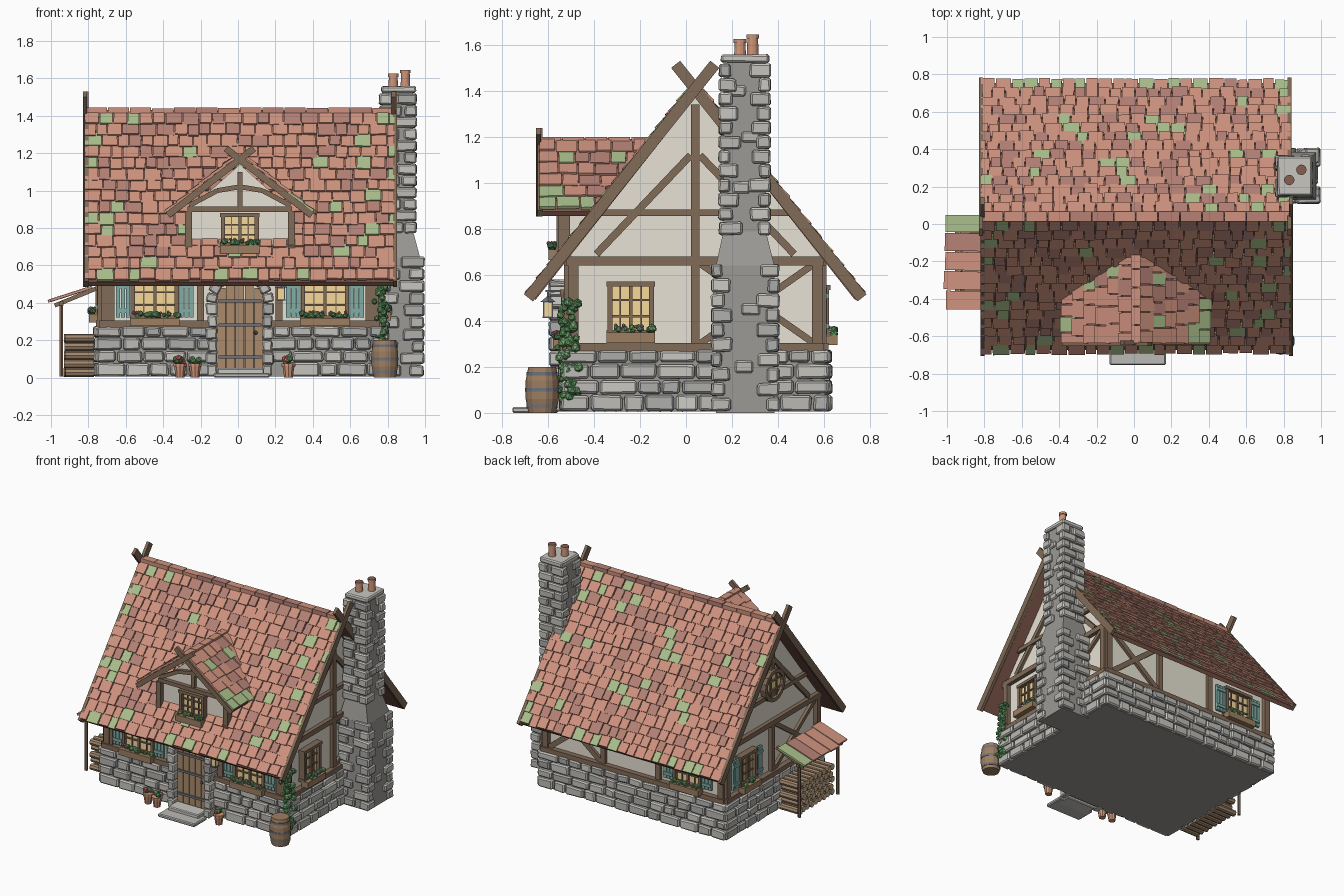
import bpy, bmesh, math, random
from mathutils import Matrix as Mx, Vector as V

if "Cube" in bpy.data.objects:
    bpy.data.objects.remove(bpy.data.objects["Cube"])
random.seed(4)
R = random.uniform
COL = dict(plaster=(.80, .76, .66), timber=(.22, .145, .095), tile=(.62, .29, .21), tile_dark=(.46, .22, .18),
           moss=(.40, .52, .26), deck=(.24, .11, .08), stone=(.50, .49, .46), stone_b=(.58, .57, .53),
           stone_c=(.42, .42, .41), mortar=(.33, .32, .30), glass=(.93, .70, .33), teal=(.22, .42, .38),
           door=(.40, .26, .15), iron=(.16, .17, .20), leaf=(.16, .38, .15), leaf_b=(.10, .28, .11),
           red=(.75, .15, .15), violet=(.45, .25, .55), clay=(.62, .30, .19), box=(.34, .21, .12),
           log=(.36, .24, .15), cut=(.62, .46, .29))
MATS = {}
for k, c in COL.items():
    MATS[k] = bpy.data.materials.new(k)
    MATS[k].diffuse_color = (*c, 1)
STONES = ['stone', 'stone', 'stone_b', 'stone_c']


def T(x, y, z=0): return Mx.Translation((x, y, z))
def Rot(a, ax): return Mx.Rotation(a, 4, ax)


class Part:
    """One named object collecting primitives; M is the local frame (outward = -y)."""
    def __init__(s, name, M=None):
        s.name, s.bm, s.M, s.mats = name, bmesh.new(), M or Mx(), []

    def paint(s, faces, m):
        if m not in s.mats: s.mats.append(m)
        for f in faces: f.material_index = s.mats.index(m)

    def paintv(s, verts, m):
        s.paint({f for v in verts for f in v.link_faces}, m)

    def box(s, c, size, m, rot=None, jit=0):
        vs = bmesh.ops.create_cube(s.bm, size=1, matrix=s.M @ T(*c) @ (rot or Mx()) @ Mx.Diagonal((*size, 1)))['verts']
        for v in vs: v.co += V((R(-jit, jit), R(-jit, jit), R(-jit, jit)))
        s.paintv(vs, m)

    def beam(s, a, b, w=.038, y=-.01, d=.03, m='timber'):
        dx, dz = b[0] - a[0], b[1] - a[1]
        s.box(((a[0] + b[0]) / 2, y, (a[1] + b[1]) / 2), (math.hypot(dx, dz), d, w), m, Rot(-math.atan2(dz, dx), 'Y'))

    def cyl(s, a, b, r1, r2, m, seg=10, cap=None):
        a, b = V(a), V(b)
        Q = (b - a).to_track_quat('Z', 'Y').to_matrix().to_4x4()
        vs = bmesh.ops.create_cone(s.bm, cap_ends=True, segments=seg, radius1=r1, radius2=r2, depth=(b - a).length,
                                   matrix=s.M @ Mx.Translation((a + b) / 2) @ Q)['verts']
        s.paintv(vs, m)
        if cap: s.paint({f for v in vs for f in v.link_faces if len(f.verts) == seg}, cap)

    def ball(s, c, r, m):
        s.paintv(bmesh.ops.create_icosphere(s.bm, subdivisions=1, radius=r, matrix=s.M @ T(*c) @ Rot(R(0, 3), 'Z'))['verts'], m)

    def prism(s, pts, y0, y1, m):
        a, b = ([s.bm.verts.new(s.M @ V((x, y, z))) for x, z in pts] for y in (y0, y1))
        n = len(pts)
        s.paint([s.bm.faces.new(a), s.bm.faces.new(b[::-1])] +
                [s.bm.faces.new((a[i], b[i], b[(i + 1) % n], a[(i + 1) % n])) for i in range(n)], m)

    def done(s, bevel=0):
        bmesh.ops.recalc_face_normals(s.bm, faces=s.bm.faces)
        me = bpy.data.meshes.new(s.name)
        s.bm.to_mesh(me)
        for m in s.mats: me.materials.append(MATS[m])
        o = bpy.data.objects.new(s.name, me)
        bpy.context.collection.objects.link(o)
        if bevel:
            b = o.modifiers.new('bevel', 'BEVEL')
            b.width, b.segments = bevel, 1


# wall frames
C = T(.01, .04)
FR, BK = C @ T(0, -.54), C @ Rot(math.pi, 'Z') @ T(0, -.54)
RT, LF = C @ Rot(math.pi / 2, 'Z') @ T(0, -.73), C @ Rot(-math.pi / 2, 'Z') @ T(0, -.73)
DM = T(.01, -.52)
SIDE = C @ Rot(math.pi / 2, 'Z')

# plaster walls
p = Part('plaster_walls', SIDE)
p.prism([(-.54, .26), (.54, .26), (.54, .69), (0, 1.38), (-.54, .69)], -.73, .73, 'plaster')
p.done()

# stone base
p = Part('base_core', C)
p.box((0, 0, .14), (1.51, 1.13, .27), 'mortar')
p.done()
p = Part('base_stones')
for M, hw in ((FR, .77), (BK, .77), (RT, .585), (LF, .585)):
    p.M, z = M, .005
    for h in (.075, .065, .07, .06):
        x = -hw
        while x < hw - .01:
            w = R(.08, .17)
            if hw - x - w < .06: w = hw - x
            if M is not FR or x + w < -.13 or x > .13:
                p.box((x + w / 2, -.022 - R(0, .008), z + h / 2), (w - .008, .05, h - .007), random.choice(STONES), jit=.004)
            x += w
        z += h
p.done(.009)

# timber frame
p = Part('timber_frame')
for M, hw in ((FR, .72), (BK, .72), (RT, .53), (LF, .53)):
    p.M = M
    p.beam((-hw - .03, .285), (hw + .03, .285), y=-.015, d=.05)
    p.beam((-hw - .03, .66), (hw + .03, .66), d=.04)
    for s in (-1, 1): p.beam((s * hw, .28), (s * hw, .67), .045, d=.04)
p.M = FR
for u in (-.69, -.21, .21, .69): p.beam((u, .3), (u, .66))
p.M = BK
for u in (-.25, .2): p.beam((u, .3), (u, .66))
p.beam((-.7, .3), (-.26, .65), d=.022)
p.beam((-.7, .65), (-.26, .3), d=.02)
for M in (RT, LF):
    p.M = M
    p.beam((0, .28), (0, .66))
    p.beam((0, .66 if M is RT else 1.05), (0, 1.34))
    p.beam((-.42, .87), (.42, .87), .03)
    p.beam((.02, .3), (.52, .65), .03, d=.022)
    p.beam((.02, .65), (.52, .3), .03, d=.02)
    for s in (-1, 1): p.beam((s * .02, 1.12), (s * .43, .69), .032, d=.024)
p.done()

# roof decks
p = Part('roof_deck', SIDE)
p.prism([(-.715, .51), (0, 1.42), (.715, .51), (.695, .49), (0, 1.37), (-.695, .49)], -.82, .82, 'deck')
p.done()
p = Part('dormer_deck', DM)
p.prism([(-.385, .875), (0, 1.18), (.385, .875), (.37, .855), (0, 1.15), (-.37, .855)], -.11, .4, 'deck')
p.done()


def tiles(p, M, rows, pitch, rng, w, z=.006):
    p.M = M
    for r in range(rows):
        x, x1 = rng(r * pitch)
        x0, xe = x, x1
        while x < x1 - .01:
            tw = w * R(.75, 1.3)
            if x1 - x - tw < w * .4: tw = x1 - x
            edge = min(x - x0, xe - x) < .1 or r == 0
            k = R(0, 1)
            m = 'moss' if k < (.24 if edge else .07) else 'tile_dark' if k < .33 else 'tile'
            p.box((x + tw / 2, (r + .6) * pitch + R(-.008, .006), z + R(0, .007)), (tw - .006, pitch * 1.22, .014), m,
                  Rot(R(-.03, .03), 'Z') @ Rot(-.09, 'X'))
            x += tw


# main roof tiles
a = math.atan2(.91, .72)
p = Part('roof_tiles')
for rz in (0, math.pi):
    tiles(p, C @ Rot(rz, 'Z') @ T(0, -.72, .515) @ Rot(a, 'X'), 15, 1.16 / 15.3, lambda y: (-.83, .83), .075)
p.M = C
for i in range(14): p.box((-.767 + i * .118, 0, 1.424 + R(0, .005)), (.114, .055, .03), random.choice(['tile', 'tile_dark']))
p.done()
# dormer roof tiles, running back into the main roof
b = math.atan2(.305, .385)
p = Part('dormer_tiles')
for s in (1, -1):
    def rng(y):
        e = -.33 + (.1 + y * math.sin(b)) / 1.264
        return (-.64, e) if s > 0 else (-e, .64)
    tiles(p, T(.01, 0) @ Rot(s * math.pi / 2, 'Z') @ T(0, -.39, .88) @ Rot(b, 'X'), 6, .49 / 6.2, rng, .085)
for i in range(5): p.M = T(.01, 0); p.box((0, -.59 + i * .1, 1.187), (.05, .095, .025), 'tile')
p.done()

# barge boards crossing at the ridge
p = Part('barge_boards')
for M in (RT, LF):
    p.M = M
    for s in (-1, 1): p.beam((s * .725, .50), (-s * .085, 1.515), .05, -.095 + s * .004, .022)
p.M = DM
for s in (-1, 1): p.beam((s * .385, .868), (-s * .075, 1.225), .036, -.118 + s * .004, .022)
p.done()

# dormer
p = Part('dormer_walls', DM)
p.prism([(-.27, .62), (.27, .62), (.27, .9), (0, 1.14), (-.27, .9)], 0, .4, 'plaster')
p.done()
p = Part('dormer_timbers', DM)
for s in (-1, 1):
    p.beam((s * .275, .69), (s * .275, .89), d=.05)
    p.beam((s * .27, .92), (s * .12, 1.0), .026)
    p.beam((s * .12, 1.0), (0, 1.02), .026)
p.beam((-.28, .9), (.28, .9), .028, d=.04)
p.beam((0, .9), (0, 1.1), .026)
p.done()


def planter(p, u, z, w, y=-.05):
    p.box((u, y, z + .022), (w, .055, .045), 'box')
    for i in range(int(w * 75)):
        p.ball((u + R(-.48, .48) * w, y + R(-.02, .02), z + .05 + R(0, .018)), R(.012, .019), random.choice(['leaf', 'leaf_b']))
    for i in range(int(w * 28)):
        p.ball((u + R(-.45, .45) * w, y + R(-.03, .01), z + .068 + R(0, .008)), .009, random.choice(['red', 'violet']))


def window(name, M, u, z, w, h, shut=0):
    p = Part(name, M)
    zc = z + h / 2
    p.box((u, -.006, zc), (w, .02, h), 'glass')
    for s in (-1, 1):
        p.box((u + s * w / 2, -.02, zc), (.022, .045, h + .02), 'timber')
        p.box((u, -.022, zc + s * h / 2), (w + .03, .05, .022), 'timber')
        p.box((u + s * w / 4, -.016, zc), (.007, .015, h), 'timber')
    p.box((u, -.02, zc), (.016, .025, h), 'timber')
    for k in (-1, 1): p.box((u, -.017, zc + k * h / 6), (w, .018, .009), 'timber')
    if shut:
        for s in (-1, 1):
            uc = u + s * (w / 2 + .012 + shut / 2)
            for i in (-1, 0, 1): p.box((uc + i * shut / 3, -.025, zc), (shut / 3 - .004, .016, h), 'teal')
            for k in (-1, 1): p.box((uc, -.036, zc + k * h * .32), (shut - .006, .01, .022), 'teal')
    planter(p, u, z - .045, w + .03)
    p.done()


window('front_window_left', FR, -.455, .32, .235, .205, .08)
window('front_window_right', FR, .455, .32, .235, .205, .08)
window('back_window', BK, .45, .34, .21, .205, .08)
window('right_window', RT, -.28, .35, .18, .21)
window('left_window', LF, -.31, .34, .17, .21, .075)
window('dormer_window', DM, 0, .71, .18, .16)

# round attic window on the left gable
p = Part('attic_window', LF)
p.cyl((0, 0, .94), (0, -.02, .94), .1, .1, 'glass', 16)
for i in range(16):
    t = [(.105 * math.cos(q), .94 + .105 * math.sin(q)) for q in (i * math.pi / 8, (i + 1.1) * math.pi / 8)]
    p.beam(t[0], t[1], .026, -.02, .045)
for k in (-.035, .035):
    p.beam((k, .84), (k, 1.04), .012, -.022, .02)
    p.beam((-.1, .94 + k), (.1, .94 + k), .012, -.022, .02)
p.done()

# door with arched stone surround
p = Part('door', FR)
for i in range(-2, 3):
    p.box((i * .05, -.035, .015 + (.385 + math.sqrt(.0156 - (abs(i) * .048) ** 2)) / 2), (.046, .03, .385 + math.sqrt(.0156 - (abs(i) * .048) ** 2)), 'door')
p.box((0, -.025, .21), (.25, .03, .4), 'timber')
for z in (.11, .28, .41): p.box((0, -.054, z), (.23, .01, .016), 'iron')
p.ball((.085, -.06, .24), .012, 'iron')
p.done()
p = Part('door_surround', FR)
for s in (-1, 1):
    for i in range(6):
        w = .06 if i % 2 else .05
        p.box((s * (.122 + w / 2), -.045, .037 + i * .066), (w, .1, .061), random.choice(STONES), jit=.003)
for i in range(9):
    q = math.pi * (i + .5) / 9
    p.box((.152 * math.cos(q), -.045, .4 + .152 * math.sin(q)), (.055, .1, .05), random.choice(STONES), Rot(-q, 'Y'), .003)
p.done(.007)
p = Part('door_steps')
p.box((.02, -.68, .0125), (.30, .15, .025), 'stone')
p.box((.015, -.61, .025), (.25, .11, .05), 'stone_b')
p.done(.006)

# chimney
p = Part('chimney_core')
p.box((.857, .257, .32), (.235, .255, .64), 'mortar')
p.box((.852, .255, 1.13), (.165, .185, .8), 'mortar')
vs = [p.bm.verts.new(q) for q in [(x, y, .64) for x in (.74, .974) for y in (.13, .384)] + [(x, y, .79) for x in (.77, .934) for y in (.163, .347)]]
bmesh.ops.convex_hull(p.bm, input=vs)
p.paintv(vs, 'mortar')
p.done()
p = Part('chimney_stones')
for x0, x1, y0, y1, z0, z1, n in ((.76, .975, .13, .385, .005, .65, 10), (.775, .935, .163, .347, .77, 1.52, 12)):
    h = (z1 - z0) / n
    for i in range(n):
        for j, (sx, sy) in enumerate(((-1, -1), (1, -1), (1, 1), (-1, 1))):
            lx, ly = ((.12, .055), (.075, .09))[(i + j) % 2]
            lx, ly = lx * R(.85, 1.1), ly * R(.85, 1.1)
            p.box(((x1 if sx > 0 else x0) - sx * (lx / 2 - .02), (y1 if sy > 0 else y0) - sy * (ly / 2 - .02), z0 + h * (i + .5)),
                  (lx, ly, h - .006), random.choice(STONES), jit=.004)
for y, z in ((.24, .98), (.28, 1.2), (.22, 1.4), (.25, .2), (.28, .45)):
    p.box((.935 if z > .7 else .973, y, z), (.02, .08, .05), 'stone', jit=.003)
p.box((.86, .257, 1.54), (.185, .21, .035), 'stone_b', jit=.003)
p.done(.008)
p = Part('chimney_pots')
for x, y, z in ((.83, .235, 1.625), (.895, .29, 1.645)):
    p.cyl((x, y, 1.55), (x, y, z - .015), .026, .023, 'clay', 12)
    p.cyl((x, y, z - .018), (x, y, z), .028, .028, 'clay', 12, 'deck')
p.done()

# lean-to wood store
p = Part('wood_store_frame')
for y in (-.43, .02):
    p.cyl((-.945, y, .005), (-.945, y, .4), .012, .012, 'timber', 6)
    p.M = T(0, y); p.beam((-.98, .385), (-.76, .475), .022, 0, .022); p.M = Mx()
p.box((-.945, -.205, .395), (.025, .5, .022), 'timber')
p.done()
p = Part('wood_store_roof')
tiles(p, T(-1, 0, .395) @ Rot(-math.pi / 2, 'Z') @ Rot(.4, 'X'), 1, .192, lambda y: (-.05, .46), .1, .004)
p.done()
p = Part('log_pile')
for r in range(5):
    for i in range(9 - r % 2):
        y, z, q = -.4 + i * .048 + (r % 2) * .024, .027 + r * .046, R(-.012, .005)
        p.cyl((-.92 + q, y, z), (-.77, y, z), .023, .023, 'log', 8, 'cut')
p.done()

# barrel
p = Part('barrel', T(.785, -.625))
for z0, z1, r0, r1 in ((0, .06, .06, .072), (.06, .14, .072, .072), (.14, .2, .072, .06)):
    p.cyl((0, 0, z0), (0, 0, z1), r0, r1, 'box', 14)
for z in (.03, .1, .17): p.cyl((0, 0, z - .008), (0, 0, z + .008), .0745 - abs(z - .1) * .1, .0745 - abs(z - .1) * .1, 'iron', 14)
p.done()

# flower pots
p = Part('flower_pots')
for x, y in ((-.31, -.61), (-.23, -.62), (.27, -.61)):
    p.cyl((x, y, 0), (x, y, .065), .024, .034, 'clay', 10)
    p.cyl((x, y, .06), (x, y, .075), .038, .038, 'clay', 10)
    for i in range(9): p.ball((x + R(-.025, .025), y + R(-.025, .025), R(.08, .11)), .017, random.choice(['leaf', 'leaf_b', 'leaf', 'red']))
p.done()

# ivy on the front right corner
p = Part('ivy')
for i in range(90):
    z, k = R(.05, .48), R(-.04, .07)
    p.ball((.775 - max(0, -k) + R(-.01, .02), -.54 + max(0, k) + R(-.02, .02), z), R(.013, .024), random.choice(['leaf', 'leaf_b']))
p.done()

# lantern by the door
p = Part('lantern', T(.23, -.6))
p.box((0, 0, .45), (.036, .036, .06), 'glass')
for sx in (-1, 1):
    for sy in (-1, 1): p.box((sx * .018, sy * .018, .45), (.006, .006, .065), 'iron')
p.box((0, 0, .416), (.046, .046, .008), 'iron')
p.cyl((0, 0, .482), (0, 0, .505), .033, .006, 'iron', 4)
p.box((0, 0, .515), (.008, .008, .03), 'iron')
p.box((0, .04, .53), (.01, .1, .01), 'iron')
p.done()

for m in bpy.data.materials:
    if m.users and not m.is_grease_pencil:
        m.use_nodes = True
        m.node_tree.nodes["Principled BSDF"].inputs["Base Color"].default_value = m.diffuse_color
